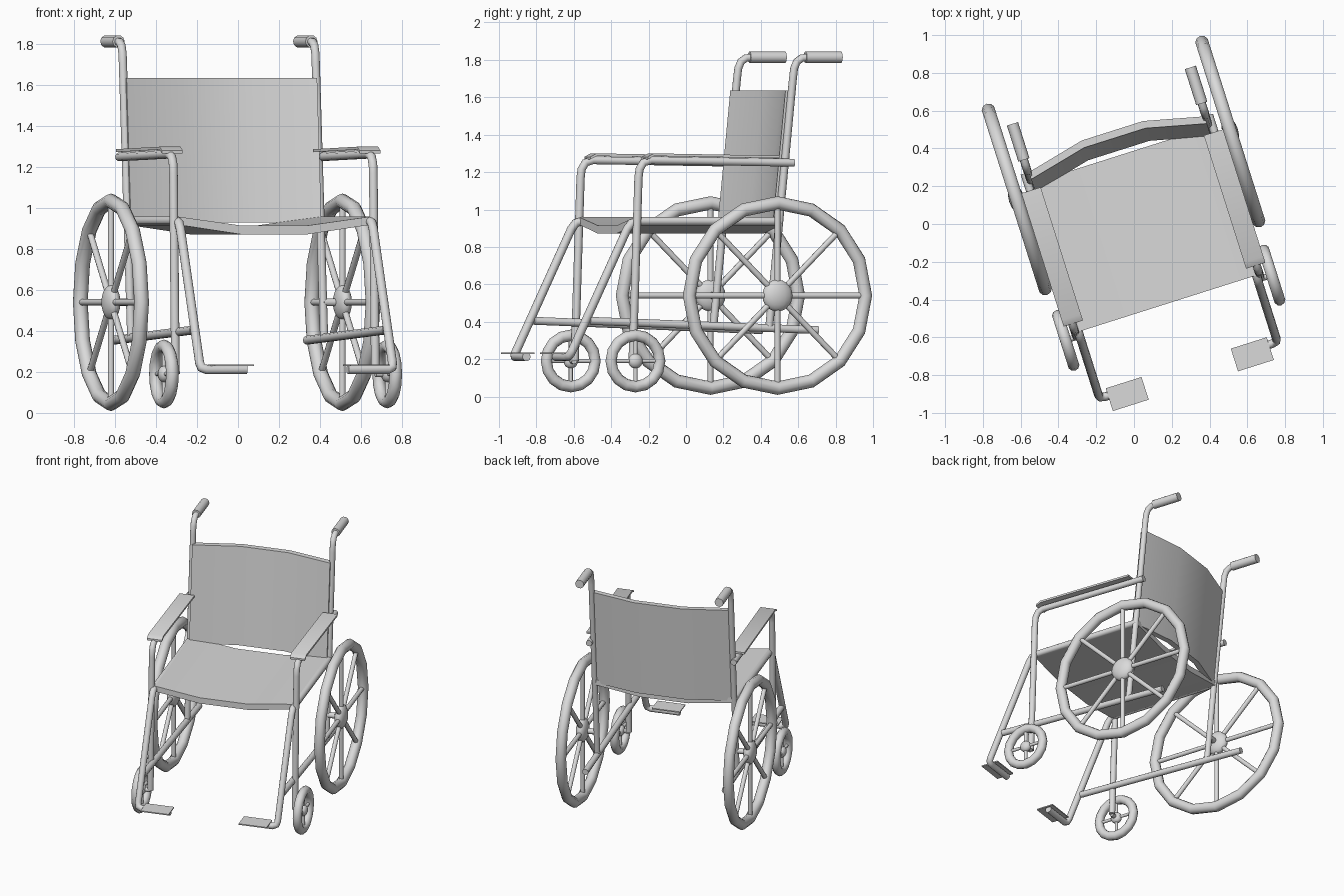
import bpy, bmesh, math
from mathutils import Matrix, Vector

cube = bpy.data.objects.get("Cube")
if cube:
    bpy.data.objects.remove(cube, do_unlink=True)

# The chair is built symmetric about x = 0, then turned as a whole
FRAME = Matrix.Rotation(math.radians(17.6), 4, 'Z') @ Matrix.Translation((0.041, 0, 0))

grey = bpy.data.materials.new("light_grey")
grey.use_nodes = True
grey.diffuse_color = (0.7, 0.7, 0.7, 1)
grey.node_tree.nodes["Principled BSDF"].inputs["Base Color"].default_value = (0.7, 0.7, 0.7, 1)


def finish(name, mesh, angle=50):
    """Place a mesh in the turned frame, colour it and shade it."""
    obj = bpy.data.objects.new(name, mesh)
    bpy.context.scene.collection.objects.link(obj)
    mesh.transform(FRAME)
    mesh.materials.clear()
    mesh.materials.append(grey)
    bpy.ops.object.select_all(action='DESELECT')
    obj.select_set(True)
    bpy.context.view_layer.objects.active = obj
    bpy.ops.object.shade_smooth_by_angle(angle=math.radians(angle))
    return obj


def tube(name, paths, radius):
    """Round tubes along one or more paths."""
    curve = bpy.data.curves.new(name + "_path", 'CURVE')
    curve.dimensions = '3D'
    curve.bevel_depth = radius
    curve.bevel_resolution = 3
    curve.use_fill_caps = True
    for path in paths:
        spline = curve.splines.new('POLY')
        spline.points.add(len(path) - 1)
        for point, co in zip(spline.points, path):
            point.co = (*co, 1)
    temp = bpy.data.objects.new(name + "_path", curve)
    mesh = bpy.data.meshes.new_from_object(temp)
    bpy.data.objects.remove(temp)
    return finish(name, mesh)


def loft(name, rings):
    """Solid panel through a row of four-cornered sections."""
    bm = bmesh.new()
    rows = [[bm.verts.new(co) for co in ring] for ring in rings]
    for a, b in zip(rows, rows[1:]):
        for i in range(4):
            j = (i + 1) % 4
            bm.faces.new((a[i], a[j], b[j], b[i]))
    bm.faces.new(rows[0])
    bm.faces.new(rows[-1])
    bmesh.ops.recalc_face_normals(bm, faces=bm.faces)
    mesh = bpy.data.meshes.new(name)
    bm.to_mesh(mesh)
    bm.free()
    return finish(name, mesh, 30)


def wheel(name, centre, radius, tyre, spokes, spoke_radius, hub, hub_depth):
    """Tyre ring, spokes across the diameter and a flattened hub."""
    c = Vector(centre)
    bm = bmesh.new()
    sections, sides = 16, 10
    rows = []
    for i in range(sections):
        t = math.tau * i / sections
        out = Vector((0, math.sin(t), math.cos(t)))
        rows.append([bm.verts.new(c + out * (radius + tyre * math.cos(p)) + Vector((tyre * math.sin(p), 0, 0)))
                     for p in (math.tau * k / sides for k in range(sides))])
    for i in range(sections):
        a, b = rows[i], rows[(i + 1) % sections]
        for k in range(sides):
            m = (k + 1) % sides
            bm.faces.new((a[k], a[m], b[m], b[k]))
    bmesh.ops.recalc_face_normals(bm, faces=bm.faces)
    mesh = bpy.data.meshes.new(name + "_tyre")
    bm.to_mesh(mesh)
    bm.free()
    finish(name + "_tyre", mesh)

    paths = []
    for i in range(spokes // 2):
        t = math.tau * i / spokes
        out = Vector((0, math.sin(t), math.cos(t))) * radius
        paths.append([c - out, c + out])
    tube(name + "_spokes", paths, spoke_radius)

    bm = bmesh.new()
    squash = Matrix.Translation(c) @ Matrix.Diagonal((hub_depth, hub, hub, 1))
    bmesh.ops.create_uvsphere(bm, u_segments=16, v_segments=10, radius=1, matrix=squash)
    mesh = bpy.data.meshes.new(name + "_hub")
    bm.to_mesh(mesh)
    bm.free()
    finish(name + "_hub", mesh)


# Sagging seat and curved, reclined backrest
seat_rings, back_rings = [], []
for x, sag, bow in ((-0.488, 0, 0), (-0.17, 1, 1), (0.17, 1, 1), (0.488, 0, 0)):
    top, low = 0.958 - 0.043 * sag, 0.918 - 0.046 * sag
    seat_rings.append([(x, -0.455, low), (x, 0.37, low), (x, 0.37, top), (x, -0.455, top)])
    y = 0.43 + 0.075 * bow
    back_rings.append([(x, y - 0.11, 0.93), (x, y - 0.07, 0.93), (x, y, 1.635), (x, y - 0.04, 1.635)])
loft("seat", seat_rings)
loft("backrest", back_rings)

# Everything that comes in pairs
for side, s in (("left", 1), ("right", -1)):
    x = 0.494 * s

    # Back post with push handle
    tube(side + "_back_post", [[(x, 0.296, 0.36), (x, 0.43, 1.70), (x, 0.437, 1.755),
                                (x, 0.452, 1.79), (x, 0.48, 1.81), (x, 0.53, 1.814)]], 0.021)
    tube(side + "_grip", [[(x, 0.50, 1.814), (x, 0.70, 1.814)]], 0.031)

    # Seat rail running down into the footrest hanger
    tube(side + "_seat_rail", [[(x, 0.36, 0.937), (x, -0.44, 0.937), (x, -0.475, 0.928),
                                (x, -0.50, 0.895), (x, -0.808, 0.245), (x * 0.99, -0.82, 0.222),
                                (x * 0.94, -0.825, 0.212), (0.26 * s, -0.825, 0.212)]], 0.023)
    inner, outer = 0.248 * s, 0.447 * s
    loft(side + "_footplate", [[(px, -0.784, 0.228), (px, -0.91, 0.228), (px, -0.91, 0.236),
                                (px, -0.784, 0.236)] for px in (inner, outer)])

    # Lower frame bar
    tube(side + "_lower_bar", [[(x, -0.71, 0.405), (x, 0.57, 0.355)]], 0.022)

    # Front upright bending back into the armrest
    ax = 0.512 * s
    tube(side + "_armrest_frame", [[(ax, -0.475, 0.19), (ax, -0.442, 1.17), (ax, -0.436, 1.215),
                                    (ax, -0.415, 1.25), (ax, -0.375, 1.263), (ax, 0.43, 1.25)]], 0.022)
    pad = [(-0.405, 1.268), (-0.37, 1.286), (0.335, 1.274)]
    loft(side + "_armrest_pad", [[(0.453 * s, y, z), (0.56 * s, y, z), (0.56 * s, y, z + 0.014),
                                  (0.453 * s, y, z + 0.014)] for y, z in pad])

    # Drive wheel and front caster with their axles
    wheel(side + "_drive_wheel", (0.593 * s, 0.312, 0.54), 0.495, 0.036, 8, 0.016, 0.085, 0.042)
    tube(side + "_drive_axle", [[(x, 0.312, 0.54), (0.593 * s, 0.312, 0.54)]], 0.02)
    wheel(side + "_caster", (0.572 * s, -0.478, 0.19), 0.137, 0.031, 4, 0.011, 0.04, 0.03)
    tube(side + "_caster_axle", [[(ax, -0.478, 0.19), (0.572 * s, -0.478, 0.19)]], 0.016)
